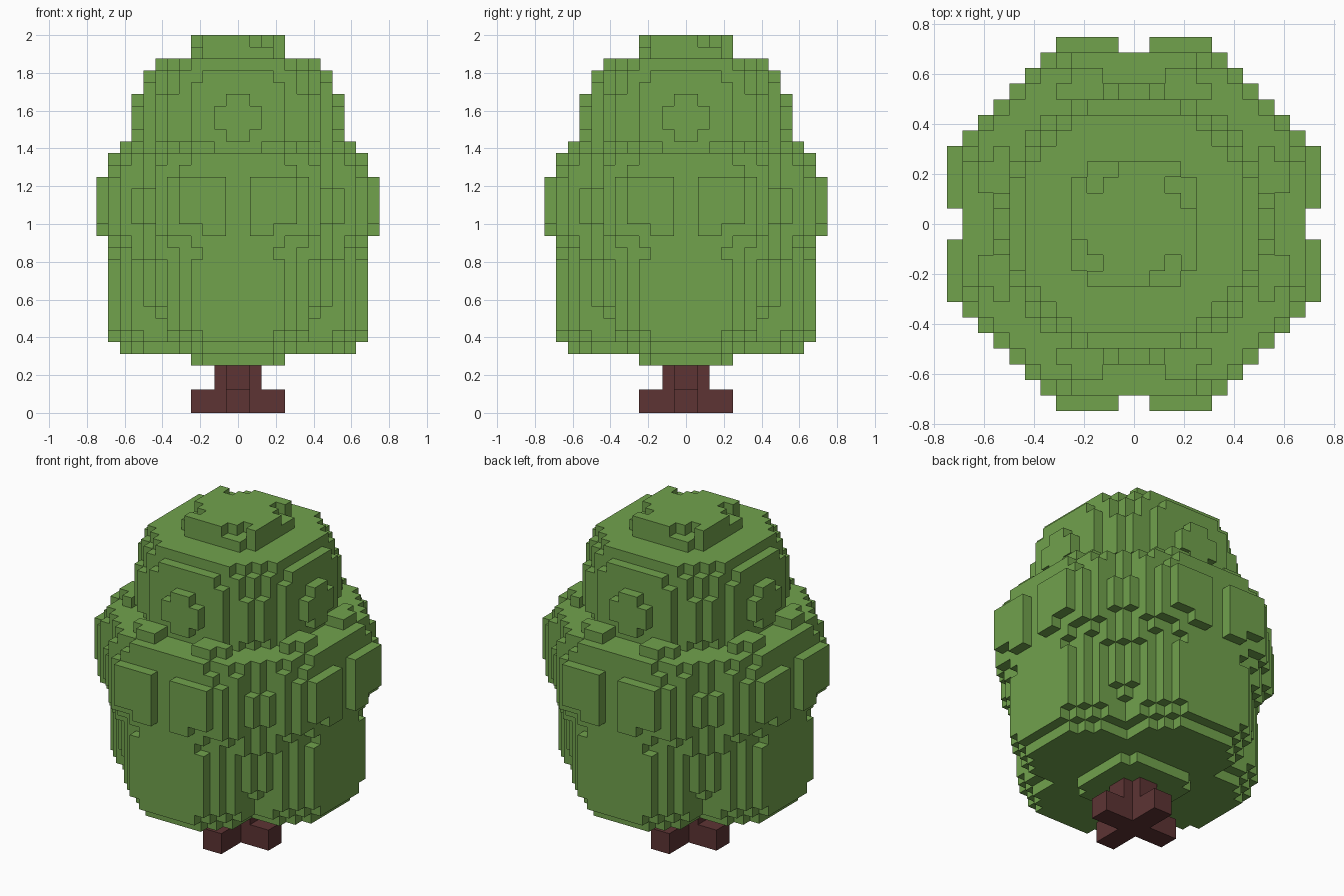
import bpy
import bmesh
from itertools import product
from math import hypot

old = bpy.data.objects.get("Cube")
if old:
    bpy.data.objects.remove(old, do_unlink=True)

UNIT = 1 / 16  # edge of one block


def material(name, rgb):
    mat = bpy.data.materials.new(name)
    mat.use_nodes = True
    color = (*rgb, 1)
    mat.diffuse_color = color
    mat.node_tree.nodes["Principled BSDF"].inputs["Base Color"].default_value = color
    return mat


def block_object(name, inside, layers, half, mat):
    """Fill blocks where inside(x, y, layer) holds and skin their outer faces."""
    cells = {(i, j, k)
             for i, j, k in product(range(-half, half), range(-half, half), layers)
             if inside(i + .5, j + .5, k)}
    bm = bmesh.new()
    verts = {}

    def corner(p):
        if p not in verts:
            verts[p] = bm.verts.new([c * UNIT for c in p])
        return verts[p]

    for cell in cells:
        for axis, side in product(range(3), (0, 1)):
            near = list(cell)
            near[axis] += 2 * side - 1
            if tuple(near) in cells:
                continue
            u, v = (axis + 1) % 3, (axis + 2) % 3
            loop = []
            for du, dv in ((0, 0), (1, 0), (1, 1), (0, 1)):
                p = list(cell)
                p[axis] += side
                p[u] += du
                p[v] += dv
                loop.append(corner(tuple(p)))
            bm.faces.new(loop if side else loop[::-1])
    mesh = bpy.data.meshes.new(name)
    bm.to_mesh(mesh)
    bm.free()
    mesh.materials.append(mat)
    obj = bpy.data.objects.new(name, mesh)
    bpy.context.collection.objects.link(obj)
    return obj


# Radius of the central leaf mass for each layer above the trunk
core_radius = dict(enumerate(
    [4.4, 5.5, 7, 8, 8.7, 9.3, 9.7, 10, 10.4, 10.8, 11.2,
     12, 12, 12, 12, 12, 11.8, 11.2], start=4))


def crown(x, y, k):
    a, b = max(abs(x), abs(y)), min(abs(x), abs(y))
    r, z = hypot(x, y), k + .5
    # central mass, flattened on its four sides, with a raised block per corner
    if k in core_radius and r < core_radius[k] and a < (11 if k > 4 else 4):
        if b < 7 or a < 8 or 16 <= k < 19:
            return True
    # four round lower lobes, leaving hollows between them underneath
    if 5 <= k < 15 and a < 11 and (a - 5)**2 + b * b + (z - 10)**2 < 50.4:
        return True
    # paired raised pads around the waist
    if 15 <= k < 20 and a < 12 and 1 < b < (5 if k > 15 else 3):
        return True
    # small tufts on the shoulder
    if k == 22 and 8 < a < 10 and 2 < b < (5 if a < 9 else 4):
        return True
    # rounded upper dome
    if 20 < k < 30 and r * r + (z - 25)**2 < 75.5:
        return True
    # stepped cap, notched at the end of each side
    if k >= 30 and a < 4 and r < 4.6:
        across = y if x > abs(y) else -y if -x > abs(y) else x if y < 0 else -x
        return k == 30 or r < 3.5 or (a > 3 and across < 1)
    return False


def trunk(x, y, k):
    # cross-shaped stem standing on longer cross-shaped roots
    a, b = max(abs(x), abs(y)), min(abs(x), abs(y))
    return b < 1 and a < (4 if k < 2 else 2)


leaf_green = material("leaf_green", (.165, .36, .073))
bark_brown = material("bark_brown", (.11, .034, .034))
block_object("leaf_crown", crown, range(4, 32), 12, leaf_green)
block_object("trunk", trunk, range(4), 4, bark_brown)
